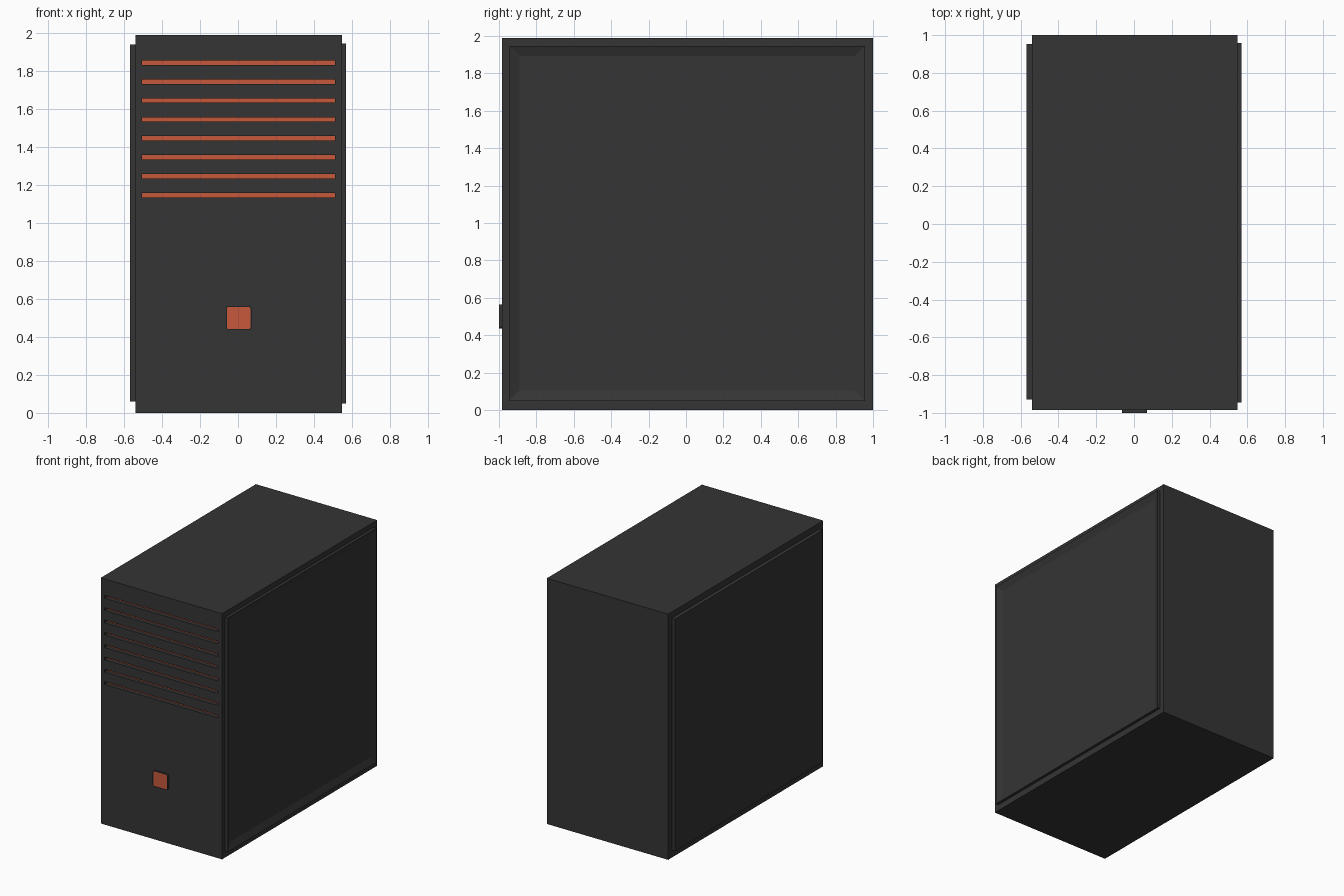
import bpy, bmesh

if "Cube" in bpy.data.objects:
    bpy.data.objects.remove(bpy.data.objects["Cube"])


def material(name, rgb):
    m = bpy.data.materials.new(name)
    m.diffuse_color = (*rgb, 1)
    m.use_nodes = True
    m.node_tree.nodes["Principled BSDF"].inputs["Base Color"].default_value = m.diffuse_color
    return m


DARK = material("charcoal", (0.035, 0.035, 0.035))
ORANGE = material("orange", (0.57, 0.096, 0.044))


def box(name, x, y, z):
    """Box from (min, max) ranges, with both materials ready."""
    bm = bmesh.new()
    bmesh.ops.create_cube(bm, size=1)
    for v in bm.verts:
        v.co = [r[0] + (c + 0.5) * (r[1] - r[0]) for c, r in zip(v.co, (x, y, z))]
    me = bpy.data.meshes.new(name)
    bm.to_mesh(me)
    bm.free()
    ob = bpy.data.objects.new(name, me)
    bpy.context.collection.objects.link(ob)
    me.materials.append(DARK)
    me.materials.append(ORANGE)
    return ob


def inset_face(ob, test, width, depth, mat=0):
    """Inset the face that passes the test, push it in and colour it."""
    bm = bmesh.new()
    bm.from_mesh(ob.data)
    bm.normal_update()
    face = [f for f in bm.faces if test(f.normal)]
    bmesh.ops.inset_region(bm, faces=face, thickness=width, use_even_offset=True)
    for f in face:
        f.material_index = mat
        n = f.normal.copy()
        for v in f.verts:
            v.co -= n * depth
    bm.to_mesh(ob.data)
    bm.free()


def apply(ob):
    bpy.context.view_layer.objects.active = ob
    for m in list(ob.modifiers):
        bpy.ops.object.modifier_apply(modifier=m.name)


# Case body with eight front vent slots, orange at the back of each slot
FRONT, SLOT_BACK = -0.985, -0.955
body = box("case_body", (-0.54, 0.547), (FRONT, 1.0), (0, 1.99))
for i in range(8):
    z = 1.147 + i * 0.0997
    cutter = box("vent_cutter", (-0.505, 0.512), (-1.1, SLOT_BACK), (z - 0.0115, z + 0.0115))
    mod = body.modifiers.new("vent", "BOOLEAN")
    mod.operation = "DIFFERENCE"
    mod.solver = "EXACT"
    mod.object = cutter
    apply(body)
    bpy.data.objects.remove(cutter)
for p in body.data.polygons:
    p.material_index = 1 if abs(p.center.y - SLOT_BACK) < 1e-3 and p.normal.y < -0.9 else 0

# Right side window: raised frame with a recessed pane
window = box("right_window_panel", (0.54, 0.57), (-0.945, 0.957), (0.05, 1.947))
inset_face(window, lambda n: n.x > 0.9, 0.055, 0.02)

# Left side plain panel
box("left_side_panel", (-0.57, -0.535), (-0.93, 0.952), (0.06, 1.94))

# Power button: dark rim with an orange front, corners rounded in plan
button = box("power_button", (-0.064, 0.07), (-1.0, -0.975), (0.436, 0.564))
bm = bmesh.new()
bm.from_mesh(button.data)
uprights = [e for e in bm.edges
            if abs(e.verts[0].co.y - e.verts[1].co.y) > 0.01]
bmesh.ops.bevel(bm, geom=uprights, offset=0.015, segments=3, profile=0.5, affect="EDGES")
bm.to_mesh(button.data)
bm.free()
inset_face(button, lambda n: n.y < -0.9, 0.005, 0.0, 1)
